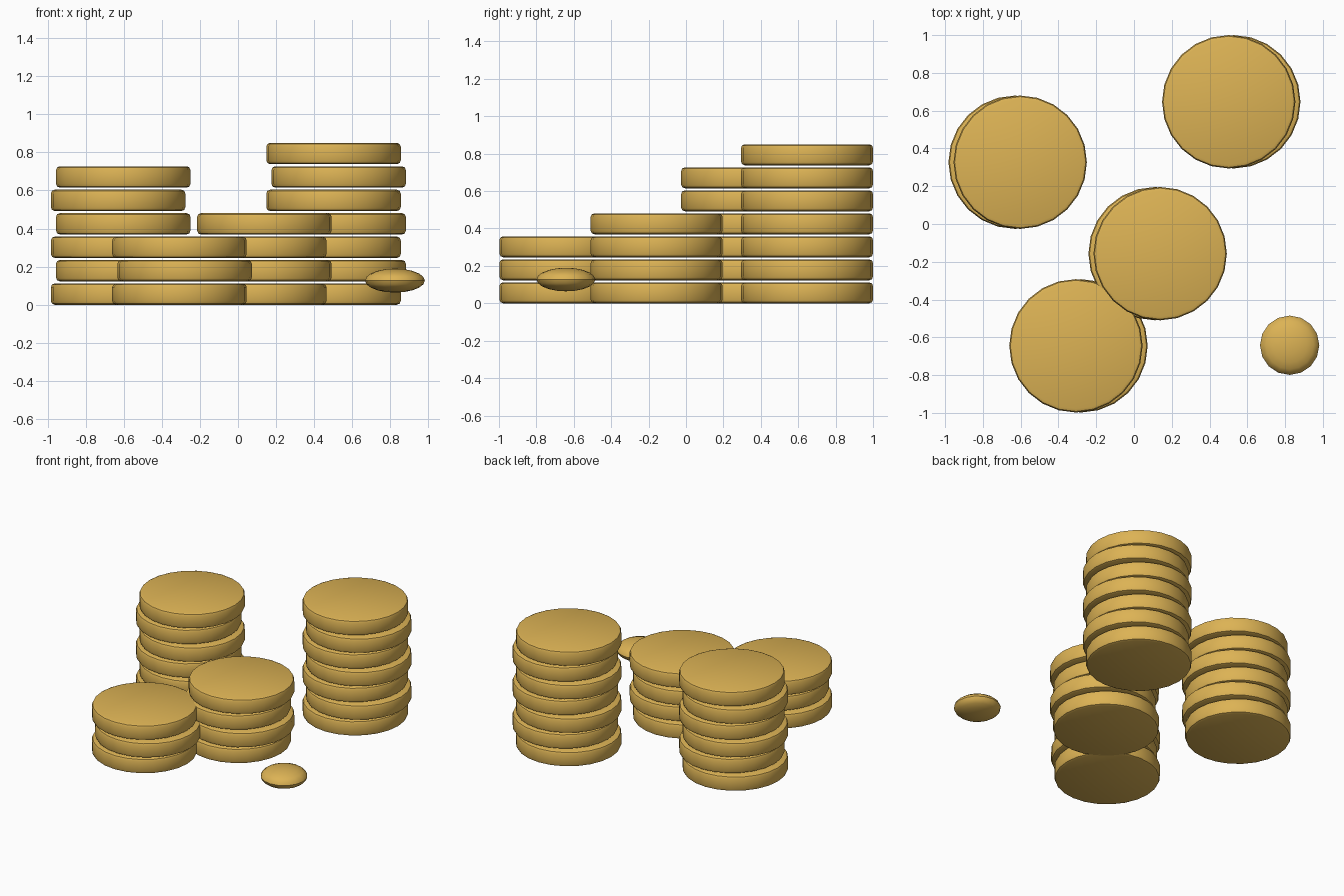
import bpy

if "Cube" in bpy.data.objects:
    bpy.data.objects.remove(bpy.data.objects["Cube"])

gold = bpy.data.materials.new("gold")
gold.diffuse_color = (0.72, 0.45, 0.09, 1)
gold.use_nodes = True
gold.node_tree.nodes["Principled BSDF"].inputs["Base Color"].default_value = gold.diffuse_color

RADIUS, THICK, PITCH, SHIFT = 0.353, 0.112, 0.123, 0.0135


def finish(obj, name):
    obj.name = name
    obj.data.materials.append(gold)
    bpy.ops.object.shade_smooth_by_angle(angle=0.6)


def coin(name, x, y, z):
    bpy.ops.mesh.primitive_cylinder_add(vertices=24, radius=RADIUS, depth=THICK,
                                        location=(x, y, z + THICK / 2))
    obj = bpy.context.object
    # softly rounded rim
    bevel = obj.modifiers.new("rim", 'BEVEL')
    bevel.width = 0.02
    bevel.segments = 2
    bevel.limit_method = 'ANGLE'
    bevel.angle_limit = 0.8
    bpy.ops.object.modifier_apply(modifier="rim")
    finish(obj, name)


# Coin stacks: name, centre x, centre y, number of coins
stacks = [
    ("left_stack", -0.616, 0.327, 6),
    ("right_stack", 0.515, 0.647, 7),
    ("middle_stack", 0.125, -0.157, 4),
    ("front_stack", -0.294, -0.645, 3),
]
for name, x, y, count in stacks:
    for i in range(count):
        # coins shift alternately left and right
        dx = SHIFT if i % 2 else -SHIFT
        coin(f"{name}_coin_{i + 1}", x + dx, y, i * PITCH)

# Loose flattened nugget
bpy.ops.mesh.primitive_uv_sphere_add(segments=16, ring_count=10, radius=1,
                                     location=(0.824, -0.642, 0.127))
nugget = bpy.context.object
nugget.scale = (0.157, 0.157, 0.063)
bpy.ops.object.transform_apply(location=False, rotation=False, scale=True)
finish(nugget, "loose_nugget")
bpy.ops.object.shade_smooth()
